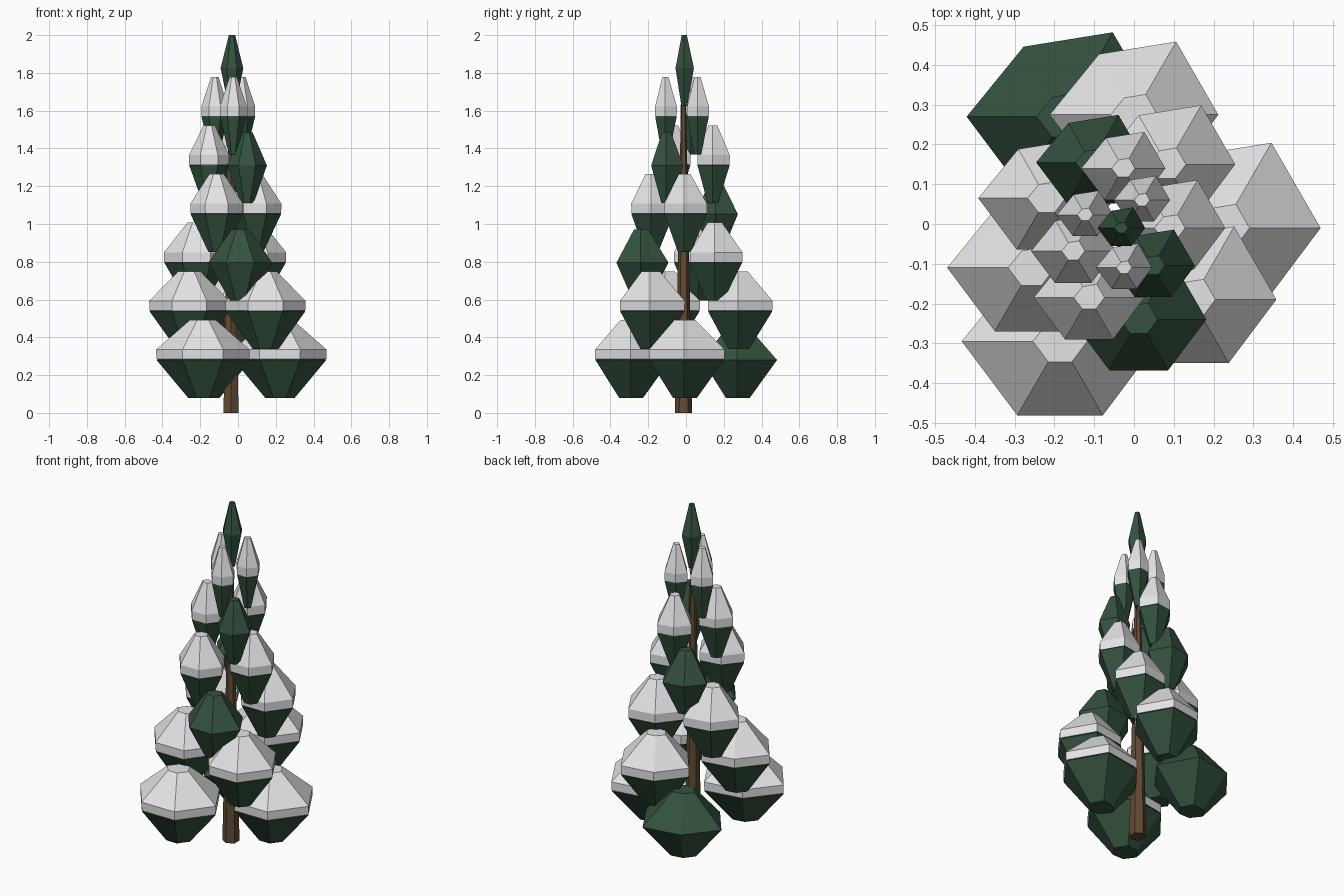
import bpy, bmesh, math

if "Cube" in bpy.data.objects:
    bpy.data.objects.remove(bpy.data.objects["Cube"])


def material(name, rgb):
    m = bpy.data.materials.new(name)
    m.diffuse_color = (*rgb, 1)
    m.use_nodes = True
    m.node_tree.nodes["Principled BSDF"].inputs["Base Color"].default_value = m.diffuse_color
    return m


GREEN = material("needle green", (0.035, 0.085, 0.05))
SNOW = material("snow white", (0.78, 0.78, 0.80))
BARK = material("bark brown", (0.12, 0.068, 0.034))

UNEVEN = [1, 1, 0.83, 1, 0.87, 0.87]  # hexagon corner lengths


def loft(name, mat, x, y, rings, corners, turn=0, close_bottom=True):
    """Stack of six-sided rings (radius, z), flat shaded."""
    bm = bmesh.new()
    loops = []
    for r, z in rings:
        loops.append([bm.verts.new((x + r * k * math.cos(turn + i * math.pi / 3),
                                    y + r * k * math.sin(turn + i * math.pi / 3), z))
                      for i, k in enumerate(corners)])
    for a, b in zip(loops, loops[1:]):
        for i in range(6):
            j = (i + 1) % 6
            bm.faces.new((a[i], a[j], b[j], b[i]))
    if close_bottom:
        bm.faces.new(loops[0][::-1])
    bm.faces.new(loops[-1])
    mesh = bpy.data.meshes.new(name)
    bm.to_mesh(mesh)
    bm.free()
    mesh.materials.append(mat)
    bpy.context.collection.objects.link(bpy.data.objects.new(name, mesh))


# Trunk
loft("trunk", BARK, -0.037, -0.013, [(0.046, 0), (0.012, 1.7)], [1] * 6, math.pi / 6)

# Tiers: radius, then clumps as (x, y, has snow)
TIERS = [
    (0.245, [(-0.176, 0.27, 0), (0.222, -0.01, 1), (-0.186, -0.295, 1)]),
    (0.21, [(0.0, 0.275, 1), (-0.258, -0.11, 1), (0.146, -0.19, 1)]),
    (0.17, [(0.012, -0.24, 0), (-0.22, 0.065, 1), (0.083, 0.15, 1)]),
    (0.138, [(-0.113, -0.185, 1), (0.09, -0.01, 1), (-0.108, 0.155, 0)]),
    (0.105, [(0.048, -0.105, 0), (-0.153, -0.068, 1), (-0.027, 0.14, 1)]),
    (0.07, [(-0.123, 0.023, 1), (-0.025, -0.11, 1), (0.02, 0.06, 1)]),
    (0.06, [(-0.032, -0.01, 0)]),
]
for t, (r, clumps) in enumerate(TIERS):
    z = 0.2575 * t
    for n, (x, y, snow) in enumerate(clumps):
        tag = f"{t + 1}_{n + 1}"
        # Needle clump
        loft("foliage_" + tag, GREEN, x, y,
             [(r * 0.32, z + 0.08), (r, z + 0.28), (r * 0.28, z + 0.455)], UNEVEN)
        # Snow cap resting on the upper half
        if snow:
            loft("snow_" + tag, SNOW, x, y,
                 [(r * 1.005, z + 0.285), (r * 1.01, z + 0.335), (r * 0.28, z + 0.492)],
                 UNEVEN, close_bottom=False)
